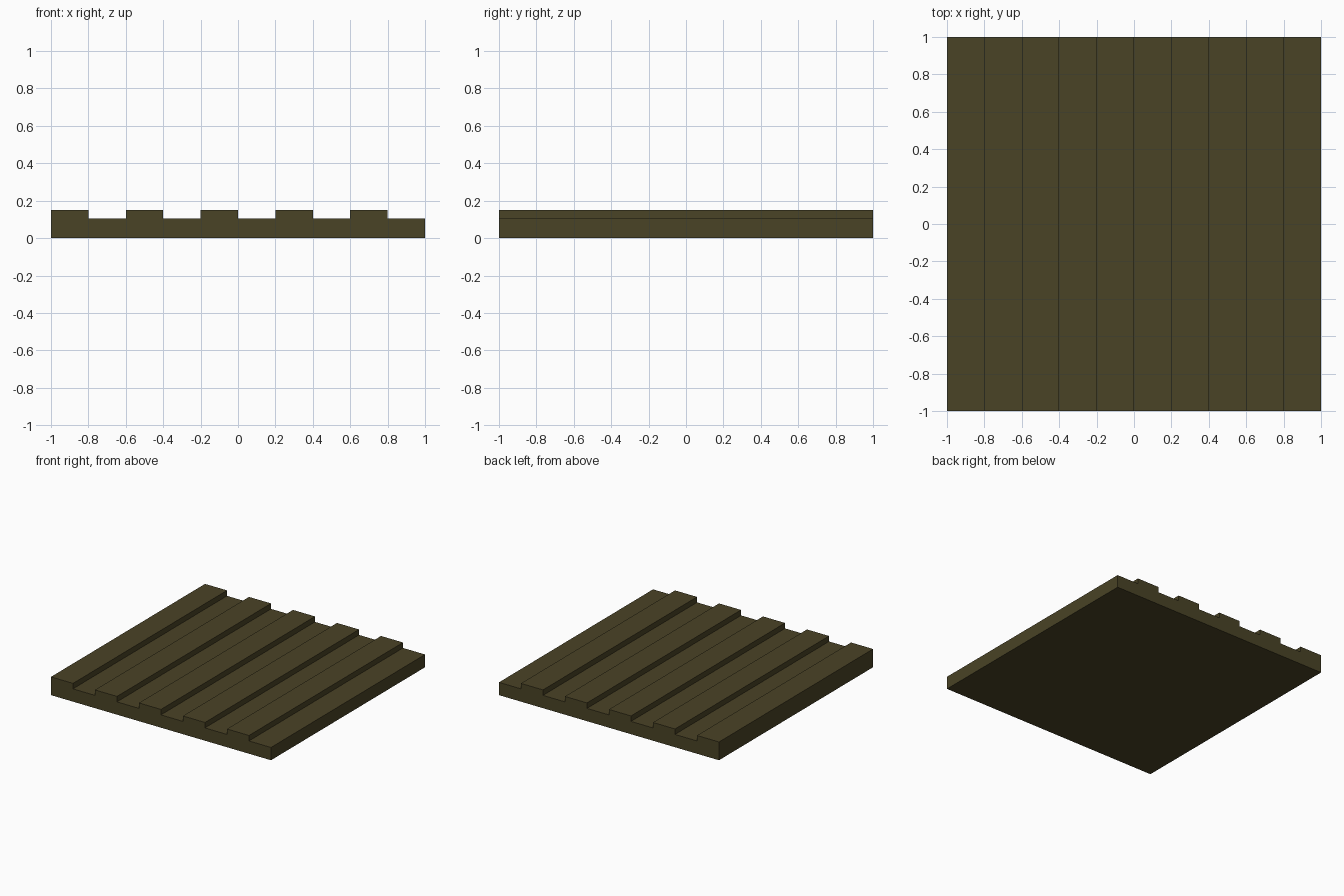
import bpy
import bmesh

if "Cube" in bpy.data.objects:
    bpy.data.objects.remove(bpy.data.objects["Cube"])

STRIPS, WIDTH, HALF = 10, 0.2, 1.0
RIDGE_Z, GROOVE_Z = 0.15, 0.105

# Stepped cross-section in the XZ plane: alternating ridges and grooves
profile = [(-HALF, 0.0)]
for i in range(STRIPS):
    z = RIDGE_Z if i % 2 == 0 else GROOVE_Z
    x = -HALF + i * WIDTH
    profile += [(x, z), (x + WIDTH, z)]
profile.append((HALF, 0.0))

# Extrude the cross-section from front to back
bm = bmesh.new()
face = bm.faces.new([bm.verts.new((x, -HALF, z)) for x, z in profile])
result = bmesh.ops.extrude_face_region(bm, geom=[face], use_keep_orig=True)
moved = [g for g in result["geom"] if isinstance(g, bmesh.types.BMVert)]
bmesh.ops.translate(bm, verts=moved, vec=(0, 2 * HALF, 0))
bmesh.ops.recalc_face_normals(bm, faces=bm.faces)

mesh = bpy.data.meshes.new("ridged_panel")
bm.to_mesh(mesh)
bm.free()

# Single dark olive colour
olive = bpy.data.materials.new("dark olive brown")
olive.diffuse_color = (0.068, 0.056, 0.019, 1.0)
olive.use_nodes = True
olive.node_tree.nodes["Principled BSDF"].inputs["Base Color"].default_value = olive.diffuse_color
mesh.materials.append(olive)

panel = bpy.data.objects.new("ridged_panel", mesh)
bpy.context.collection.objects.link(panel)
